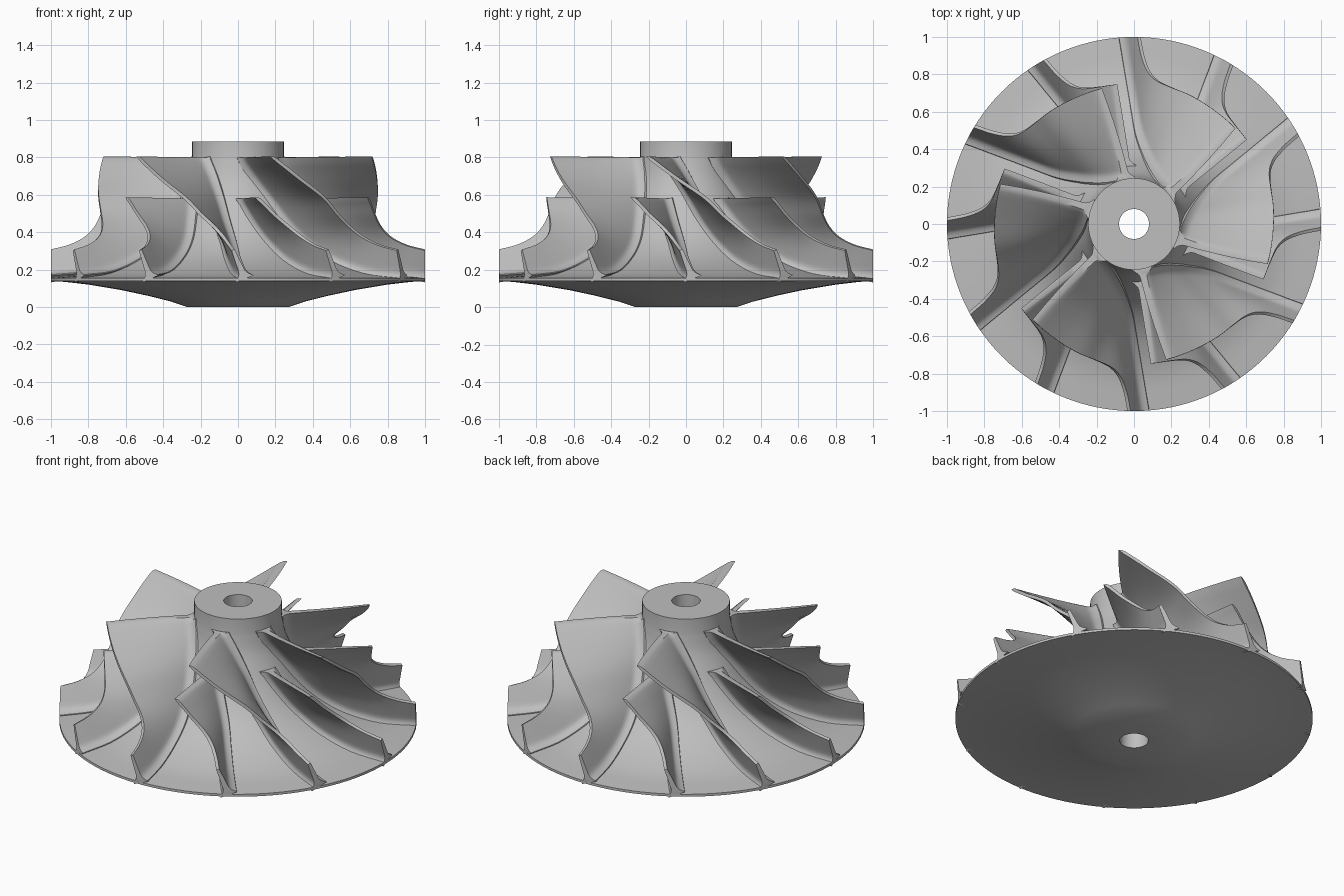
import bpy, bmesh, math
from mathutils import Vector

old = bpy.data.objects.get("Cube")
if old:
    bpy.data.objects.remove(old, do_unlink=True)

metal = bpy.data.materials.new("machined grey metal")
metal.use_nodes = True
grey = (0.52, 0.52, 0.52, 1)
metal.diffuse_color = grey
metal.node_tree.nodes["Principled BSDF"].inputs["Base Color"].default_value = grey

# Blade stations from inlet to exit: radius, height, angle in degrees
HUB = [Vector(p) for p in ((.245, .80, 100), (.265, .69, 115), (.31, .58, 127),
       (.375, .46, 136), (.47, .345, 143), (.61, .25, 147), (.8, .18, 150), (1, .155, 152))]
SHROUD = [Vector(p) for p in ((.745, .805, 104), (.745, .69, 116), (.752, .587, 127.5),
          (.757, .5, 134.5), (.775, .43, 140.5), (.82, .375, 144.5), (.9, .332, 147), (1, .305, 148.5))]
LAST = len(HUB) - 1


def spline(pts, t):
    """Smooth curve through the stations, with straight continuation at the ends."""
    i = min(max(int(t), 0), LAST - 1)
    f = t - i
    b, c = pts[i], pts[i + 1]
    a = pts[i - 1] if i else 2 * b - c
    d = pts[i + 2] if i + 2 <= LAST else 2 * c - b
    return b + f / 2 * (c - a + f * (2 * a - 5 * b + 4 * c - d + f * (3 * (b - c) + d - a)))


def sheet(t, s):
    """Point on the blade's middle surface, s running from hub to tip."""
    r, z, deg = spline(HUB, t).lerp(spline(SHROUD, t), s)
    a = math.radians(deg)
    return Vector((r * math.cos(a), r * math.sin(a), z))


def finish(bm, name):
    bmesh.ops.recalc_face_normals(bm, faces=bm.faces)
    mesh = bpy.data.meshes.new(name)
    bm.to_mesh(mesh)
    bm.free()
    mesh.materials.append(metal)
    return mesh


def place(mesh, name, angle=0):
    ob = bpy.data.objects.new(name, mesh)
    ob.rotation_euler.z = angle
    bpy.context.collection.objects.link(ob)
    return ob


def smooth(ob):
    bpy.ops.object.select_all(action="DESELECT")
    ob.select_set(True)
    bpy.context.view_layer.objects.active = ob
    bpy.ops.object.shade_smooth_by_angle(angle=math.radians(35))


def blade_mesh(name, start, steps=40):
    """Thin twisted blade with a flared root fillet."""
    levels = [-.03, 0, .02, .045, .07, .1, .14, .2, .3, .45, .6, .8, 1]
    bm = bmesh.new()
    rings = []
    for k in range(steps + 1):
        t = start + (LAST - start) * k / steps
        span = (sheet(t, 1) - sheet(t, 0)).length
        left, right = [], []
        for s in levels:
            p = sheet(t, s)
            n = (sheet(t + .01, s) - sheet(t - .01, s)).cross(sheet(t, s + .01) - sheet(t, s - .01))
            if k == 0:
                n.z = 0          # level leading edge
            elif k == steps:
                n -= n.project(Vector((p.x, p.y, 0)))  # trailing edge flush with rim
            n.normalize()
            h = max(s, 0) * span
            half = .009 + .010 * (1 - max(s, 0)) + .03 * max(0, 1 - h / .045) ** 2
            for side, row in ((1, left), (-1, right)):
                q = p + n * half * side
                flat = math.hypot(q.x, q.y)
                if flat > 1:
                    q.x, q.y = q.x / flat, q.y / flat
                row.append(bm.verts.new(q))
        rings.append(left + right[::-1])
    m = len(rings[0])
    for a, b in zip(rings, rings[1:]):
        for j in range(m):
            bm.faces.new((a[j], a[(j + 1) % m], b[(j + 1) % m], b[j]))
    for ring in (rings[0], rings[-1]):
        for j in range(len(levels) - 1):
            bm.faces.new((ring[j], ring[j + 1], ring[m - 2 - j], ring[m - 1 - j]))
    return finish(bm, name)


# Hub and back disc: one closed turned profile with a through bore
profile = [(.08, 0), (.27, 0), (.36, .03), (.48, .06), (.62, .09), (.8, .12), (.92, .134), (1, .14)]
profile += [tuple(spline(HUB, LAST * (1 - k / 28)))[:2] for k in range(29)]
profile += [(.245, .885), (.08, .885)]
SEGMENTS = 128
bm = bmesh.new()
rings = []
for k in range(SEGMENTS):
    a = math.tau * k / SEGMENTS
    rings.append([bm.verts.new((r * math.cos(a), r * math.sin(a), z)) for r, z in profile])
for k in range(SEGMENTS):
    a, b = rings[k], rings[(k + 1) % SEGMENTS]
    for j in range(len(profile)):
        i = (j + 1) % len(profile)
        bm.faces.new((a[j], a[i], b[i], b[j]))
smooth(place(finish(bm, "hub"), "hub"))

# Six full blades, with six shorter splitter blades midway between them
for name, start, offset in (("main_blade", 0, 0), ("splitter_blade", 2, -math.pi / 6)):
    mesh = blade_mesh(name, start)
    for k in range(6):
        ob = place(mesh, f"{name}_{k + 1}", offset + k * math.pi / 3)
        if k == 0:
            smooth(ob)
